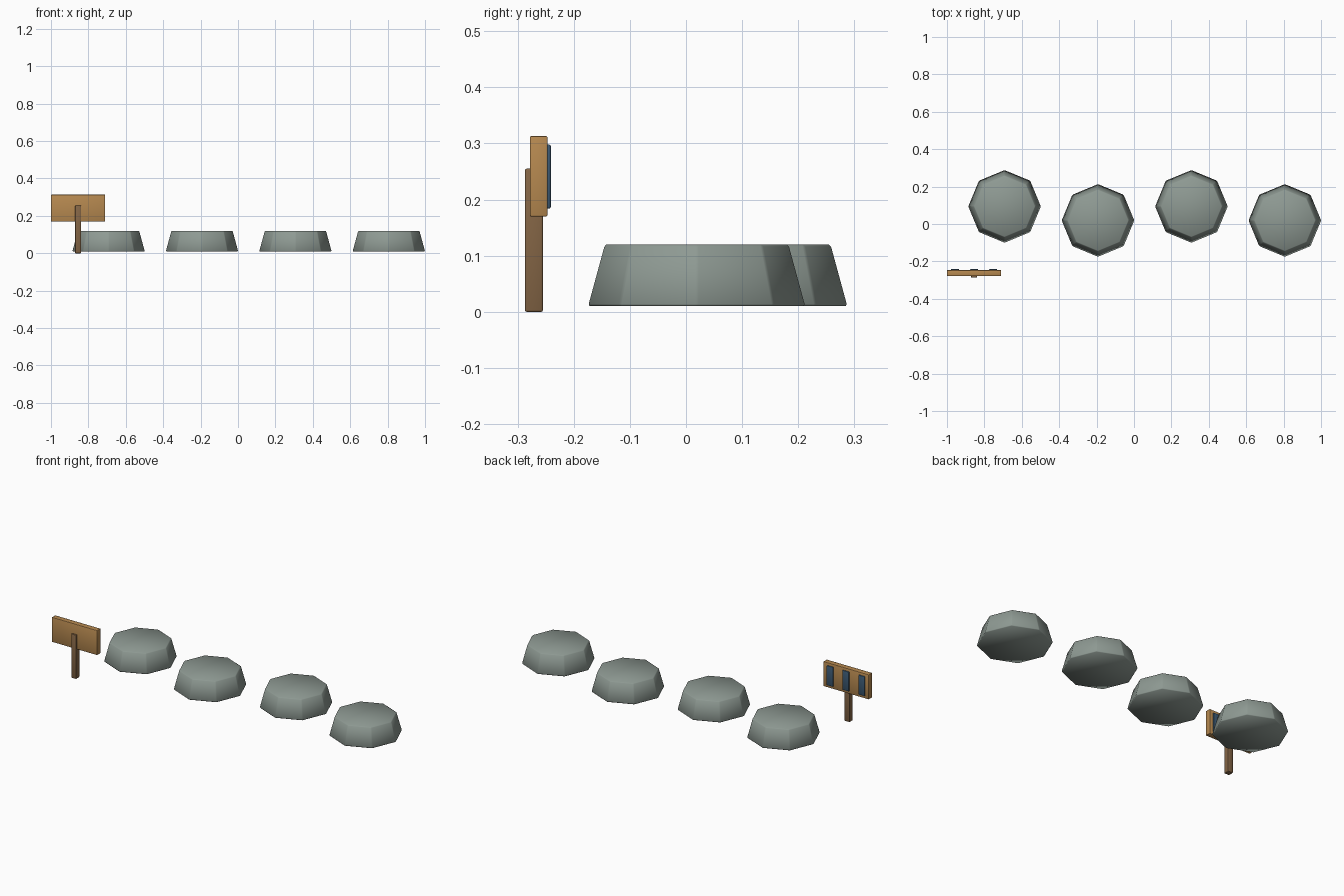
import bpy
import bmesh
import math
from mathutils import Matrix, Vector

if "Cube" in bpy.data.objects:
    bpy.data.objects.remove(bpy.data.objects["Cube"], do_unlink=True)


def material(name, rgb):
    mat = bpy.data.materials.new(name)
    mat.use_nodes = True
    color = (*rgb, 1)
    mat.diffuse_color = color
    node = next(n for n in mat.node_tree.nodes if n.type == "BSDF_PRINCIPLED")
    node.inputs["Base Color"].default_value = color
    return mat


stone_grey = material("stone grey", (0.27, 0.32, 0.29))
board_wood = material("light wood", (0.47, 0.25, 0.08))
post_wood = material("dark wood", (0.23, 0.13, 0.06))
slate_blue = material("slate blue", (0.045, 0.10, 0.17))


def finish(name, bm, mat, bevel, segments=1):
    """Bevel all edges, smooth the mesh and link it to the scene."""
    bmesh.ops.bevel(bm, geom=bm.edges[:], offset=bevel, segments=segments,
                    profile=0.5, affect="EDGES", clamp_overlap=True)
    mesh = bpy.data.meshes.new(name)
    bm.to_mesh(mesh)
    bm.free()
    mesh.materials.append(mat)
    mesh.shade_smooth()
    obj = bpy.data.objects.new(name, mesh)
    bpy.context.collection.objects.link(obj)
    return obj


def box(name, low, high, mat, bevel, segments=2):
    low, high = Vector(low), Vector(high)
    bm = bmesh.new()
    bmesh.ops.create_cube(bm, size=1, matrix=Matrix.Translation((low + high) / 2)
                          @ Matrix.Diagonal((*(high - low), 1)))
    return finish(name, bm, mat, bevel, segments)


# Stepping stones: tapered octagons in a zigzag row
for i in range(4):
    x = -0.692 + 0.4995 * i
    y = 0.094 if i % 2 == 0 else 0.019
    bm = bmesh.new()
    bmesh.ops.create_cone(bm, cap_ends=True, segments=8, radius1=0.195,
                          radius2=0.165, depth=0.11,
                          matrix=Matrix.Translation((x, y, 0.065)))
    finish(f"stepping_stone_{i + 1}", bm, stone_grey, 0.004)

# Sign post and board
sign_x = -0.855
box("sign_post", (sign_x - 0.016, -0.287, 0), (sign_x + 0.016, -0.255, 0.255),
    post_wood, 0.003)
box("sign_board", (sign_x - 0.145, -0.278, 0.17), (sign_x + 0.145, -0.247, 0.313),
    board_wood, 0.002)

# Three painted plates on the back of the board
for i in (-1, 0, 1):
    x = sign_x + 0.102 * i
    box(f"sign_plate_{i + 2}", (x - 0.021, -0.249, 0.184), (x + 0.021, -0.241, 0.298),
        slate_blue, 0.003)
